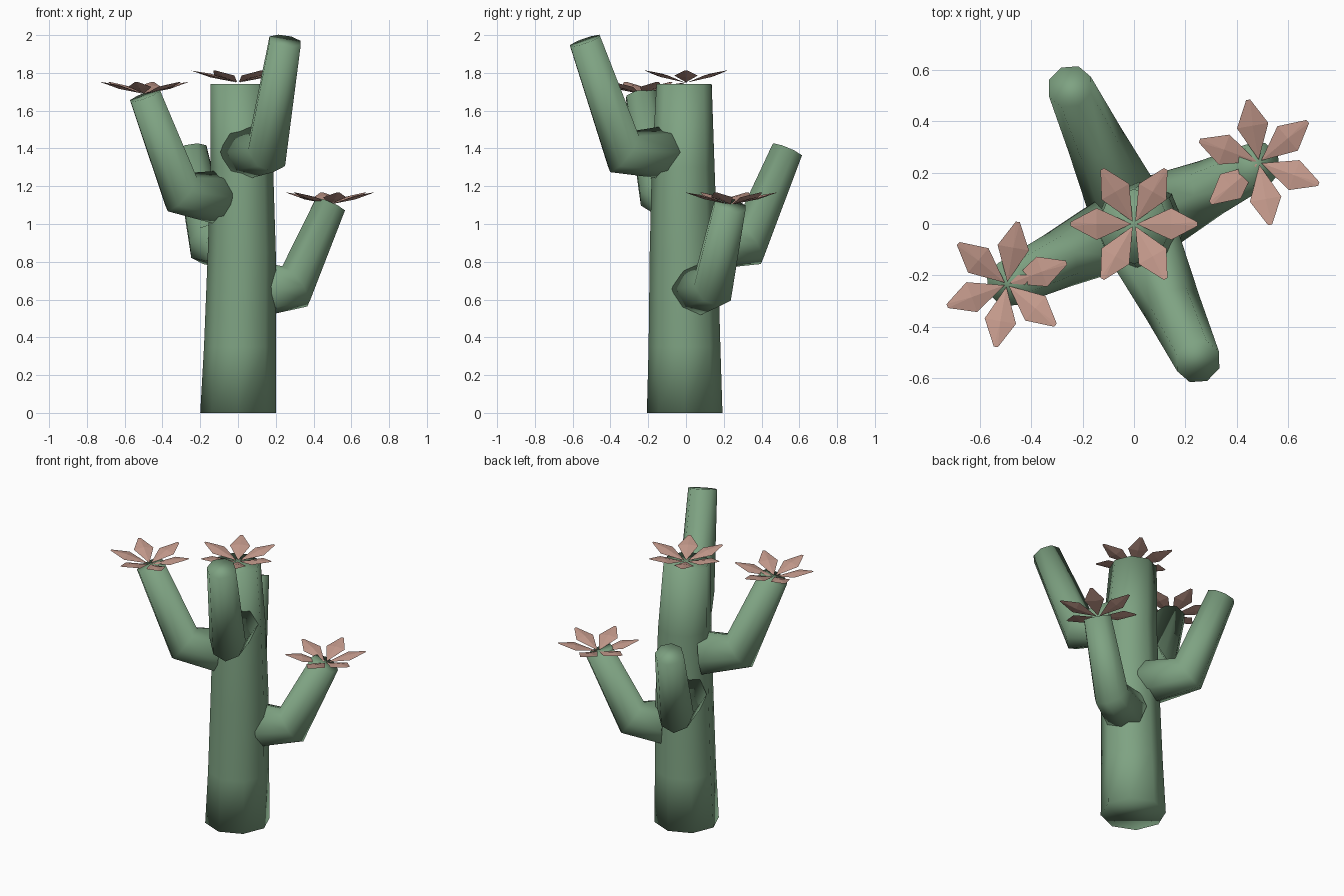
import bpy
import bmesh
from math import cos, sin, pi, radians
from mathutils import Vector

if "Cube" in bpy.data.objects:
    bpy.data.objects.remove(bpy.data.objects["Cube"], do_unlink=True)


def make_material(name, colour):
    mat = bpy.data.materials.new(name)
    mat.use_nodes = True
    mat.diffuse_color = (*colour, 1)
    mat.node_tree.nodes["Principled BSDF"].inputs["Base Color"].default_value = (*colour, 1)
    return mat


GREEN = make_material("cactus green", (0.21, 0.365, 0.225))
PINK = make_material("petal pink", (0.55, 0.32, 0.26))


def finish(bm, name, mat, smooth):
    bmesh.ops.recalc_face_normals(bm, faces=bm.faces)
    for face in bm.faces:
        face.smooth = smooth
    mesh = bpy.data.meshes.new(name)
    bm.to_mesh(mesh)
    bm.free()
    mesh.materials.append(mat)
    obj = bpy.data.objects.new(name, mesh)
    bpy.context.collection.objects.link(obj)
    return obj


def tube(name, points, radii, side, level=False, sides=8):
    """Capped tube with mitred rings along a path; side is across the bend."""
    bm = bmesh.new()
    points = [Vector(p) for p in points]
    rings = []
    for i, (p, r) in enumerate(zip(points, radii)):
        before = (p - points[max(i - 1, 0)]).normalized()
        after = (points[min(i + 1, len(points) - 1)] - p).normalized()
        tangent = Vector((0, 0, 1)) if level else (before + after).normalized()
        up = side.cross(tangent).normalized()
        stretch = 1 / max(tangent.dot(after if after.length else before), 0.5)
        rings.append([bm.verts.new(p + r * (side * sin(2 * pi * k / sides)
                                            + up * stretch * cos(2 * pi * k / sides)))
                      for k in range(sides)])
    for low, high in zip(rings, rings[1:]):
        for k in range(sides):
            n = (k + 1) % sides
            bm.faces.new((low[k], low[n], high[n], high[k]))
    bm.faces.new(rings[0])
    bm.faces.new(rings[-1])
    return finish(bm, name, GREEN, True)


def arm(name, angle, profile):
    """Bent arm; profile lists (distance from the axis, height) pairs."""
    out = Vector((cos(radians(angle)), sin(radians(angle)), 0))
    side = Vector((-out.y, out.x, 0))
    points = [out * d + Vector((0, 0, z)) for d, z in profile]
    tube(name, points, (0.145, 0.112, 0.09), side)


def flower(name, centre, turn):
    """Six raised, ridged, kite-shaped petals."""
    bm = bmesh.new()
    for k in range(6):
        a = radians(turn + 60 * k)
        out, across = Vector((cos(a), sin(a), 0)), Vector((-sin(a), cos(a), 0))

        def vert(along, sideways, z):
            return bm.verts.new(Vector(centre) + out * along + across * sideways
                                + Vector((0, 0, z)))

        base = vert(0.01, 0, 0)
        left, right = vert(0.145, 0.062, 0.036), vert(0.145, -0.062, 0.036)
        top, under = vert(0.145, 0, 0.046), vert(0.145, 0, 0.026)
        tip_l, tip_r = vert(0.247, 0.008, 0.062), vert(0.247, -0.008, 0.062)
        for ridge in (top, under):
            for edge, tip in ((left, tip_l), (right, tip_r)):
                bm.faces.new((base, edge, ridge))
                bm.faces.new((edge, tip, ridge))
            bm.faces.new((tip_l, tip_r, ridge))
    finish(bm, name, PINK, False)


# Trunk
tube("trunk",
     [(0, -0.007, 0), (0.01, -0.008, 0.35), (0.02, -0.012, 0.85),
      (0.02, -0.015, 1.3), (0, -0.01, 1.742)],
     (0.2, 0.19, 0.18, 0.166, 0.146), Vector((1, 0, 0)), level=True)

# Arms
arm("right_arm", 205.5, ((0.1, 1.14), (0.333, 1.17), (0.545, 1.68)))
arm("left_arm", 25.5, ((0.13, 0.655), (0.333, 0.67), (0.54, 1.10)))
arm("front_arm", -65, ((0.09, 1.38), (0.365, 1.385), (0.59, 1.97)))
arm("back_arm", 115, ((0.09, 0.90), (0.365, 0.90), (0.59, 1.39)))

# Flowers
flower("trunk_flower", (0, 0, 1.75), 0)
flower("right_flower", (-0.495, -0.235, 1.69), 20)
flower("left_flower", (0.487, 0.24, 1.105), 40)
